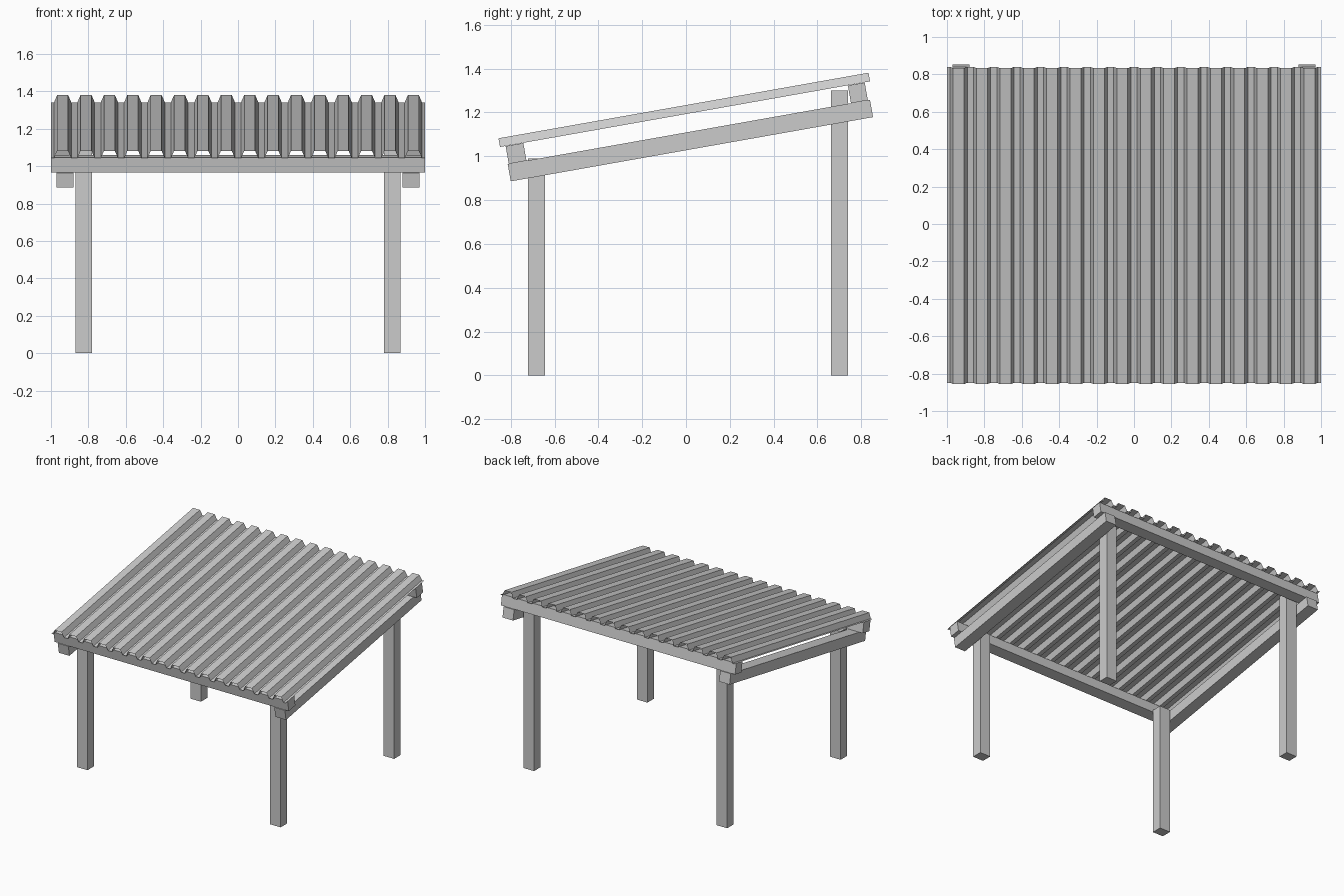
import bpy, bmesh
from math import radians
from mathutils import Matrix

if "Cube" in bpy.data.objects:
    bpy.data.objects.remove(bpy.data.objects["Cube"])

# Sloped roof frame: local y runs up the slope, local z is normal to it
SLOPE = Matrix.Translation((0, 0, 1.193)) @ Matrix.Rotation(radians(10.05), 4, 'X')


def finish(name, bm, matrix):
    bm.transform(matrix)
    mesh = bpy.data.meshes.new(name)
    bm.to_mesh(mesh)
    bm.free()
    obj = bpy.data.objects.new(name, mesh)
    bpy.context.collection.objects.link(obj)
    return obj


def box(name, x, y, z, matrix=Matrix()):
    """Box from (min, max) ranges on each axis."""
    bm = bmesh.new()
    bmesh.ops.create_cube(bm, size=1)
    for v in bm.verts:
        v.co = [r[0] if c < 0 else r[1] for c, r in zip(v.co, (x, y, z))]
    return finish(name, bm, matrix)


# Posts and sloping rafters on both sides
for side, s in (("left", -1), ("right", 1)):
    post_x = sorted((s * 0.78, s * 0.87))
    rafter_x = sorted((s * 0.88, s * 0.97))
    box(f"front_post_{side}", post_x, (-0.722, -0.644), (0, 0.99))
    box(f"back_post_{side}", post_x, (0.662, 0.74), (0, 1.30))
    box(f"rafter_{side}", rafter_x, (-0.841, 0.838), (-0.163, -0.083), SLOPE)

# Purlins lying across the rafters
box("front_purlin", (-1, 1), (-0.836, -0.754), (-0.083, -0.001), SLOPE)
box("back_purlin", (-1, 1), (0.75, 0.828), (-0.083, -0.001), SLOPE)

# Trapezoidal corrugated roof sheet
profile = [(-1, 0)]
for i in range(16):
    c = -0.9375 + i * 0.125
    profile += [(c - 0.046, 0), (c - 0.029, 0.04), (c + 0.029, 0.04), (c + 0.046, 0)]
profile.append((1, 0))
bm = bmesh.new()
rows = [[bm.verts.new((x, y, z)) for x, z in profile] for y in (-0.862, 0.853)]
for i in range(len(profile) - 1):
    bm.faces.new((rows[0][i], rows[0][i + 1], rows[1][i + 1], rows[1][i]))
finish("corrugated_roof", bm, SLOPE)
